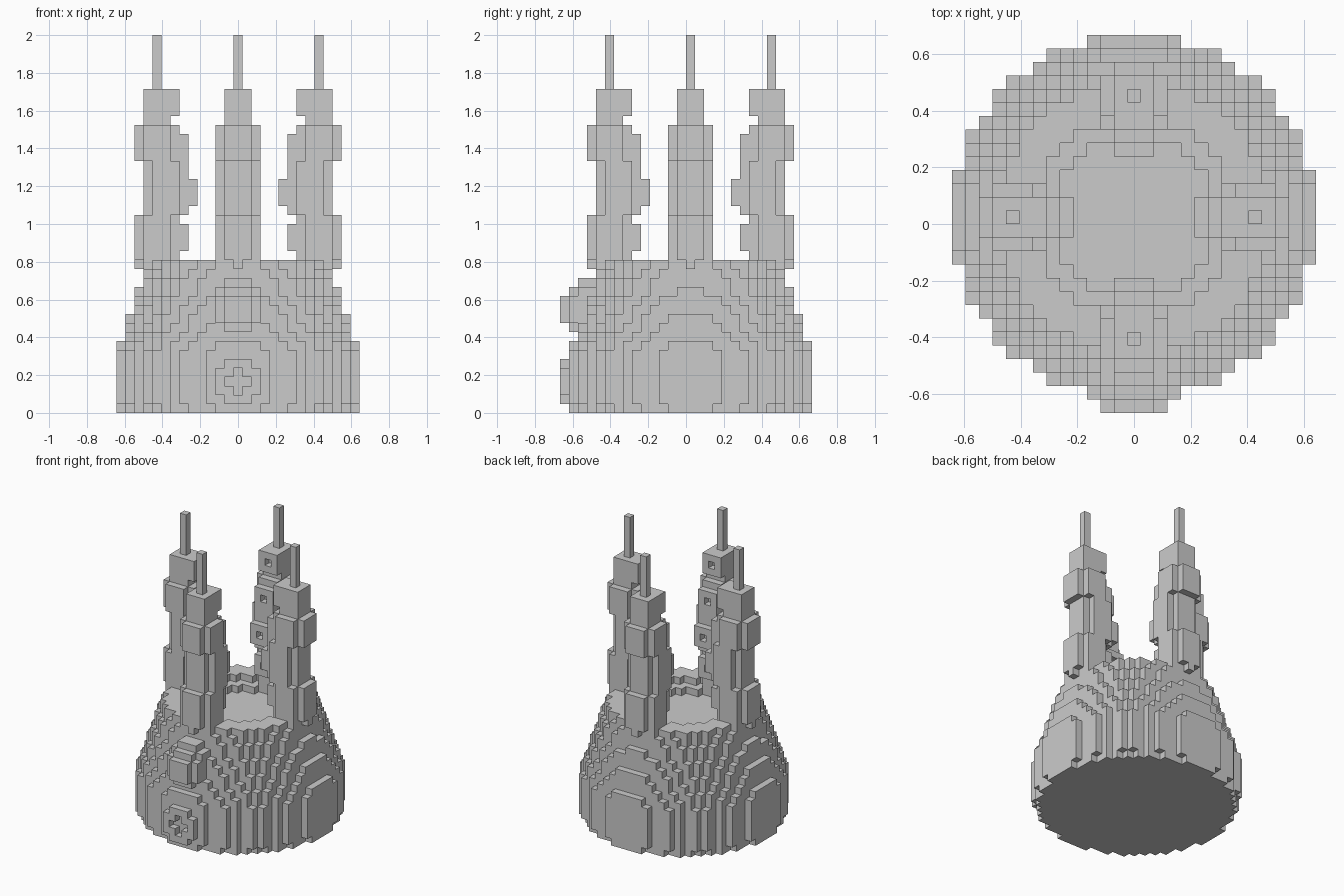
import bpy
import bmesh
from mathutils import Vector

if "Cube" in bpy.data.objects:
    bpy.data.objects.remove(bpy.data.objects["Cube"])

UNIT = 2 / 42          # edge of one block
SHIFT = Vector((0, 0.5, 0.5))

stone = bpy.data.materials.new("grey stone")
stone.use_nodes = True
GREY = (0.6, 0.6, 0.6, 1)
stone.diffuse_color = GREY
stone.node_tree.nodes["Principled BSDF"].inputs["Base Color"].default_value = GREY


def box(xs, ys, zs):
    """Blocks filling inclusive x and y ranges, and z from zs[0] up to zs[1]."""
    return {(x, y, z)
            for x in range(xs[0], xs[1] + 1)
            for y in range(ys[0], ys[1] + 1)
            for z in range(zs[0], zs[1])}


def disc(radius, z):
    r = int(radius)
    return {(x, y, z) for x in range(-r, r + 1) for y in range(-r, r + 1)
            if x * x + y * y <= radius * radius}


def rounded(mid, z0, z1):
    """Five-block square column without its corners."""
    return box((mid - 2, mid + 2), (-1, 1), (z0, z1)) | \
        box((mid - 1, mid + 1), (-2, 2), (z0, z1))


def turn(cells, times):
    for _ in range(times):
        cells = {(-y, x, z) for x, y, z in cells}
    return cells


# Conical base with a shallow stepped bowl in its top
base = disc(13.2, 0)
for layer in range(1, 17):
    base |= disc(min(13.5, 13.17 - (layer - 7) / 3), layer)
base -= disc(7.4, 16) | disc(6.1, 15)

# One tower on the +x side
tower = rounded(9, 15, 22) - box((11, 11), (-2, 2), (15, 17))
tower |= {(11, 0, 16)}
tower |= rounded(8, 22, 28) | rounded(9, 28, 32)
tower |= box((8, 10), (-1, 1), (32, 36))
tower |= box((9, 9), (0, 0), (36, 42))

# Square window frames on the inner face of the tower
for x, z in ((6, 19), (5, 24), (6, 29), (7, 34)):
    tower |= box((x, x), (-1, 1), (z - 1, z + 2))
    tower -= {(x, 0, z)}

# Round window frame low on the front
window = box((-2, 2), (-14, -14), (2, 5)) | box((-1, 1), (-14, -14), (1, 6))
window -= box((-1, 1), (-14, -14), (3, 4)) | box((0, 0), (-14, -14), (2, 5))

# Bulging balcony above it
balcony = box((-1, 1), (-14, -14), (10, 13))
balcony |= box((-1, 1), (-13, -13), (9, 14)) | box((-2, 2), (-13, -13), (10, 13))
balcony |= box((-1, 1), (-12, -11), (9, 15)) | box((-2, 2), (-12, -11), (9, 14))

parts = {"base": base, "round_window": window, "balcony": balcony}
for i, side in enumerate(("left", "back", "right", "front")):
    parts[side + "_tower"] = turn(tower, i)

solid = set().union(*parts.values())
AXES = [Vector(a) * s for a in ((1, 0, 0), (0, 1, 0), (0, 0, 1)) for s in (1, -1)]


def build(name, cells):
    """Mesh only the exposed block sides, then merge the flat areas."""
    bm = bmesh.new()
    for cell in sorted(cells):
        for n in AXES:
            if tuple(int(c + d) for c, d in zip(cell, n)) in solid:
                continue
            u = Vector((n.y, n.z, n.x))
            w = n.cross(u)
            centre = Vector(cell) + SHIFT + n / 2
            corners = [centre + (u * a + w * b) / 2
                       for a, b in ((-1, -1), (1, -1), (1, 1), (-1, 1))]
            bm.faces.new([bm.verts.new(c * UNIT) for c in corners])
    bmesh.ops.remove_doubles(bm, verts=bm.verts[:], dist=UNIT / 100)
    bmesh.ops.dissolve_limit(bm, angle_limit=0.01, verts=bm.verts[:], edges=bm.edges[:])
    mesh = bpy.data.meshes.new(name)
    bm.to_mesh(mesh)
    bm.free()
    mesh.materials.append(stone)
    bpy.context.collection.objects.link(bpy.data.objects.new(name, mesh))


claimed = set()
for name, cells in parts.items():
    build(name, cells - claimed)
    claimed |= cells
